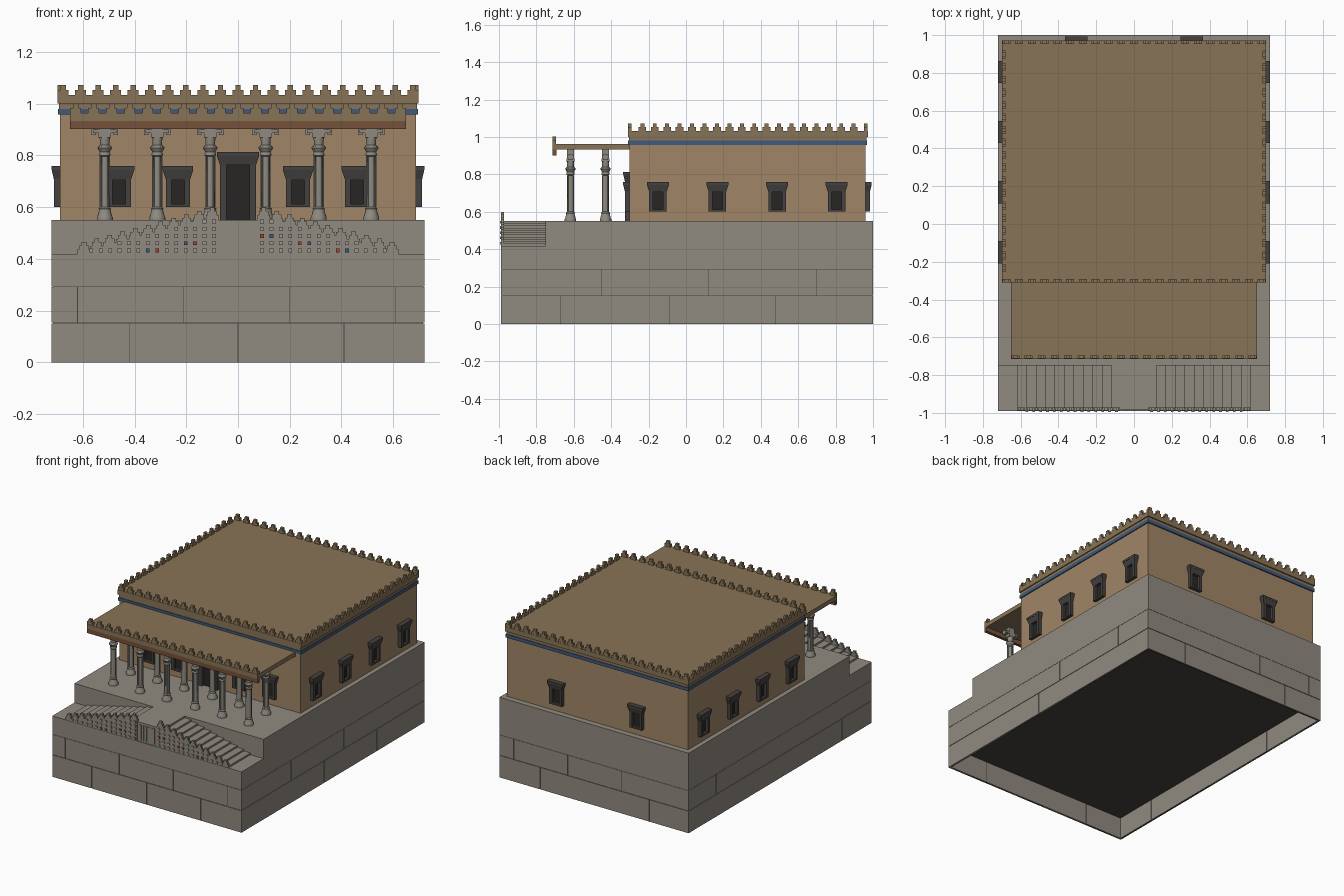
import bpy, bmesh, math
from mathutils import Matrix, Vector

if "Cube" in bpy.data.objects:
    bpy.data.objects.remove(bpy.data.objects["Cube"])

MATS = {}
COL = dict(stone=(.28, .255, .215), trim=(.27, .255, .22), tan=(.35, .235, .135), roof=(.25, .175, .095),
           dark=(.06, .055, .052), door=(.022, .019, .017), blue=(.05, .1, .2),
           brown=(.18, .085, .04), red=(.42, .05, .04), pale=(.33, .31, .27))


def finish(name, bm, col, smooth=False):
    me = bpy.data.meshes.new(name)
    bmesh.ops.recalc_face_normals(bm, faces=bm.faces)
    bm.to_mesh(me)
    bm.free()
    ob = bpy.data.objects.new(name, me)
    bpy.context.collection.objects.link(ob)
    if col not in MATS:
        MATS[col] = bpy.data.materials.new(col)
        MATS[col].diffuse_color = (*COL[col], 1)
    me.materials.append(MATS[col])
    if smooth:
        bpy.ops.object.select_all(action='DESELECT')
        ob.select_set(True)
        bpy.context.view_layer.objects.active = ob
        bpy.ops.object.shade_smooth_by_angle()
    return ob


def box(bm, x0, x1, y0, y1, z0, z1, top=None, M=Matrix()):
    """Box; top=(x0,x1,y0,y1) gives a tapered top."""
    rings = []
    for (a, b, c, d), z in (((x0, x1, y0, y1), z0), (top or (x0, x1, y0, y1), z1)):
        rings.append([bm.verts.new(M @ Vector(p)) for p in
                      ((a, c, z), (b, c, z), (b, d, z), (a, d, z))])
    lo, hi = rings
    bm.faces.new(lo[::-1])
    bm.faces.new(hi)
    for i in range(4):
        j = (i + 1) % 4
        bm.faces.new((lo[i], lo[j], hi[j], hi[i]))


def lathe(bm, profile, x, y, n=16):
    rings = [[bm.verts.new((x + r * math.cos(2 * math.pi * i / n), y + r * math.sin(2 * math.pi * i / n), z))
              for i in range(n)] for r, z in profile]
    for a, b in zip(rings, rings[1:]):
        for i in range(n):
            j = (i + 1) % n
            bm.faces.new((a[i], a[j], b[j], b[i]))
    bm.faces.new(rings[0][::-1])
    bm.faces.new(rings[-1])


def merlon(bm, x, y, z, along_x=True, w=.021, t=.009, h=.038):
    """Two-stepped battlement tooth."""
    for k, zz in ((1, 0), (.5, h / 2)):
        a, b = (w * k, t) if along_x else (t, w * k)
        box(bm, x - a, x + a, y - b, y + b, z + zz, z + zz + h / 2)


X, Y0, Y1 = .72, -.99, 1.0
ZC = .148  # underside of the solid core; the lowest course is hollow

# core behind the facing blocks
bm = bmesh.new()
for s in (-1, 1):
    a, b = sorted((s * (X - .004), s * (X - .012)))
    box(bm, a, b, Y0 + .004, Y1 - .004, 0, ZC)
for a, b in ((Y0 + .004, Y0 + .012), (Y1 - .012, Y1 - .004)):
    box(bm, -X + .012, X - .012, a, b, 0, ZC)
box(bm, -X + .004, X - .004, Y0 + .004, Y1 - .004, ZC, .293)
finish("base_core", bm, "dark")

# two courses of facing blocks
bm = bmesh.new()
g = .0015
for z0, z1, fj, sj in ((0, .152, (-.42, 0, .41), (-.67, -.09, .48)),
                       (.152, .293, (-.62, -.21, .2, .61), (-.45, .12, .7))):
    e = [-X, *fj, X]
    for a, b in zip(e, e[1:]):
        for c in (Y0, Y1 - .014):
            box(bm, a + g, b - g, c, c + .014, z0 + g * (z0 > 0), z1 - g)
    e = [Y0, *sj, Y1]
    for a, b in zip(e, e[1:]):
        for c in (-X, X - .014):
            box(bm, c, c + .014, a + g, b - g, z0 + g * (z0 > 0), z1 - g)
finish("base_blocks", bm, "stone")

# upper base and raised terrace
bm = bmesh.new()
box(bm, -X, X, Y0, Y1, .293, .418)
box(bm, -X, X, -.75, Y1, .418, .55)
box(bm, -.12, .12, -.975, -.75, .418, .55)
finish("terrace", bm, "stone")

# twin stairs descending outward
bm = bmesh.new()
for s in (-1, 1):
    for i in range(10):
        a, b = sorted((s * (.12 + .05 * i), s * (.17 + .05 * i)))
        box(bm, a, b, -.972, -.75, .418, .55 - .012 * (i + 1))
finish("stair_steps", bm, "stone")

# stepped stair parapets, with battlements
bm = bmesh.new()
N = 11
for s in (-1, 1):
    for i in range(N):
        w = .545 / N
        c = s * (.075 + w * (i + .5))
        h = .57 - .0133 * i
        box(bm, c - w / 2, c + w / 2, -.988, -.972, .418, h)
        merlon(bm, c, -.98, h, w=.018, t=.008, h=.028)
box(bm, -.075, .075, -.985, -.972, .418, .55)
for x in (-.05, -.03, -.008, .012, .035, .053):
    box(bm, x - .006, x + .006, -.99, -.985, .43, .535)
finish("stair_parapet", bm, "stone")

# rows of small relief figures, a few painted
figs = {c: bmesh.new() for c in ("pale", "red", "blue")}
for s in (-1, 1):
    for row in range(5):
        z = .425 + .028 * row
        for i in range(15):
            x = .093 + .0365 * i
            if z + .012 > .57 - .0133 * (x - .075) / .0495:
                continue
            k = (i * 5 + row * 7 + (s > 0) * 3) % 13
            c = "red" if k == 4 else "blue" if k == 9 else "pale"
            box(figs[c], s * x - .007, s * x + .007, -.994, -.988, z, z + .014)
for c, b in figs.items():
    finish("relief_figures_" + c, b, c)

# hall
HX, HY0, HY1 = .688, -.303, .96
bm = bmesh.new()
box(bm, -HX, HX, HY0, HY1, .55, .96)
finish("hall_walls", bm, "tan")
bm = bmesh.new()
box(bm, -HX - .007, HX + .007, HY0 - .006, HY1 + .008, .957, .98)
finish("frieze_band", bm, "blue")
bm = bmesh.new()
box(bm, -HX - .003, HX + .003, HY0 - .002, HY1 + .004, .98, 1.0)
box(bm, -HX - .01, HX + .01, HY0 - .008, HY1 + .012, 1.0, 1.033)
finish("hall_roof", bm, "roof")

# roof battlements
bm = bmesh.new()
for i in range(21):
    x = -.676 + 1.352 * i / 20
    for y in (HY0 + .003, HY1 + .002):
        merlon(bm, x, y, 1.033)
for i in range(1, 19):
    for s in (-1, 1):
        merlon(bm, s * .689, HY0 + .003 + (HY1 - HY0) * i / 19, 1.033, False)
finish("roof_battlements", bm, "roof")

# portico roof, front beam and battlements
bm = bmesh.new()
box(bm, -.65, .65, -.715, HY0, .933, .963)
for i in range(19):
    merlon(bm, -.628 + 1.256 * i / 18, -.704, .963)
finish("portico_roof", bm, "roof")
bm = bmesh.new()
box(bm, -.65, .65, -.713, -.692, .902, .933)
finish("portico_beam", bm, "brown")

# columns: bell base, shaft, bell capital, twin-headed bracket
bm = bmesh.new()
bb = bmesh.new()
prof = [(.031, .55), (.031, .56), (.028, .566), (.022, .588), (.024, .594), (.018, .6), (.0165, .795),
        (.022, .8), (.022, .806), (.019, .812), (.028, .828), (.026, .834), (.018, .84), (.02, .872)]
for x in (.107, .312, .515):
    for s in (-1, 1):
        for y in (-.618, -.43):
            c = s * x
            lathe(bm, prof, c, y)
            box(bb, c - .024, c + .024, y - .021, y + .021, .868, .886)
            box(bb, c - .045, c + .045, y - .019, y + .019, .886, .9)
            box(bb, c - .022, c + .022, y - .018, y + .018, .9, .933)
            for d in (-1, 1):
                h = c + d * .043
                box(bb, h - .009, h + .009, y - .013, y + .013, .878, .905)
            # low ribs suggest fluting on the shaft
            for k in range(8):
                R = Matrix.Translation((c, y, 0)) @ Matrix.Rotation(math.pi * k / 4, 4, 'Z')
                box(bm, .015, .0195, -.002, .002, .6, .795, M=R)
finish("columns", bm, "trim", True)
finish("column_brackets", bb, "trim")

# windows and door: frame with flared cornice around a dark panel
bf, bp = bmesh.new(), bmesh.new()


def opening(M, w, z0, z1, inner, sill, head):
    d = .024
    for s in (-1, 1):
        a, b = sorted((s * inner, s * w))
        box(bf, a, b, -d, .003, z0, z1 - .02, M=M)
    if sill:
        box(bf, -inner, inner, -d, .003, z0, z0 + sill, M=M)
    box(bf, -inner, inner, -d, .003, head, z1 - .02, M=M)
    box(bf, -w, w, -d, .003, z1 - .05, z1 - .015, (-w - .012, w + .012, -d - .008, .003), M)
    box(bf, -w - .012, w + .012, -d - .009, .003, z1 - .015, z1, M=M)
    box(bp, -inner, inner, -.006, .003, z0 + sill, head, M=M)


def place(x, y, deg):
    return Matrix.Translation((x, y, 0)) @ Matrix.Rotation(math.radians(deg), 4, 'Z')


WIN = (.047, .6, .758, .026, .012, .705)
for s in (-1, 1):
    for x in (.232, .46):
        opening(place(s * x, HY0, 0), *WIN)
    opening(place(s * .305, HY1, 180), *WIN)
    for y in (-.15, .168, .487, .805):
        opening(place(s * HX, y, 90 * s), *WIN)
opening(place(0, HY0, 0), .07, .55, .813, .044, 0, .765)
finish("opening_frames", bf, "dark")
finish("opening_panels", bp, "door")

for m in bpy.data.materials:
    if m.users and not m.is_grease_pencil:
        m.use_nodes = True
        m.node_tree.nodes["Principled BSDF"].inputs["Base Color"].default_value = m.diffuse_color
